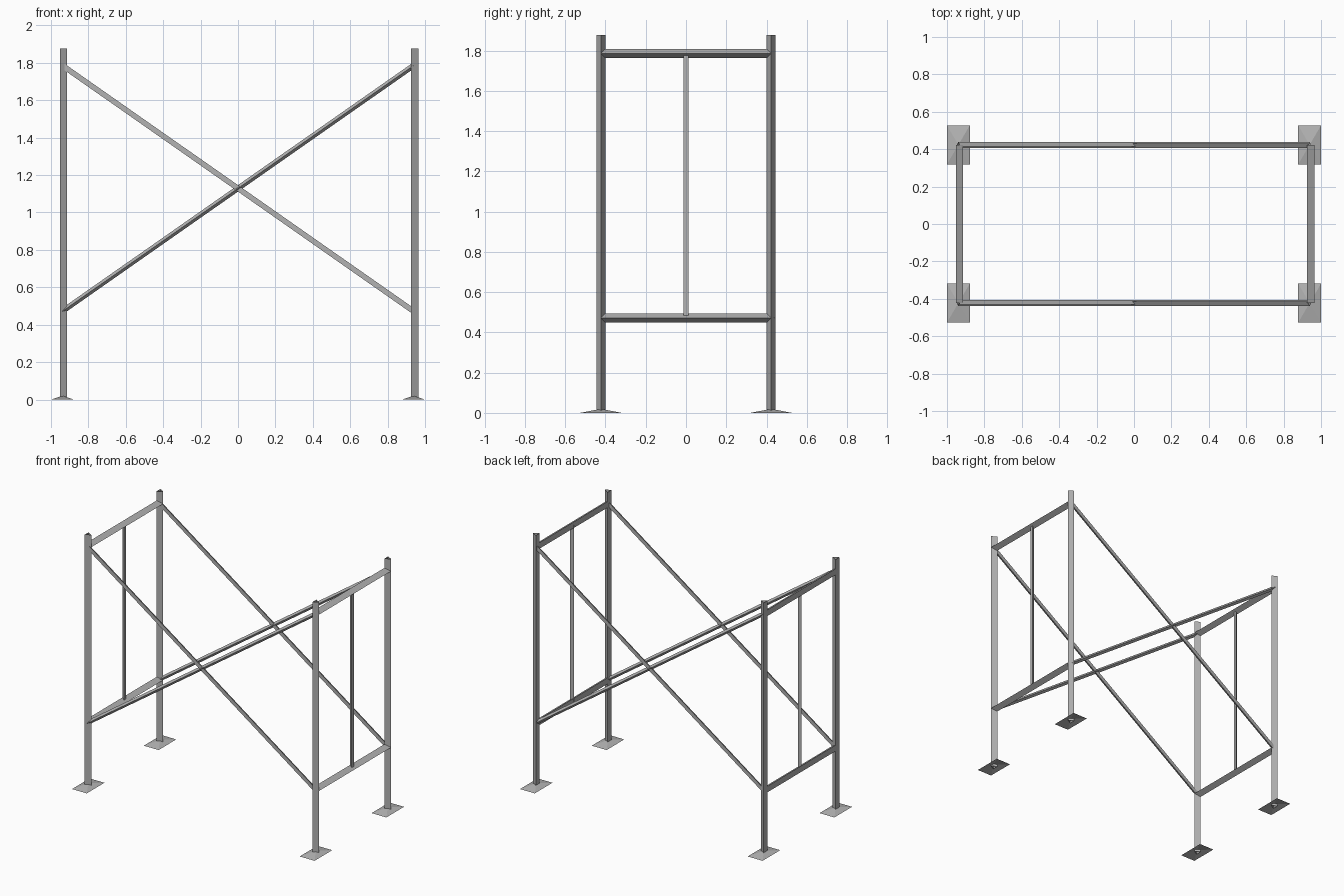
import bpy
import bmesh
from math import cos, sin, tau
from mathutils import Vector

if "Cube" in bpy.data.objects:
    bpy.data.objects.remove(bpy.data.objects["Cube"], do_unlink=True)

# One steel grey for everything
steel = bpy.data.materials.new("steel_grey")
steel.use_nodes = True
grey = (0.45, 0.45, 0.45, 1)
steel.diffuse_color = grey
steel.node_tree.nodes["Principled BSDF"].inputs["Base Color"].default_value = grey

HALF_X, HALF_Y = 0.939, 0.423
HEIGHT = 1.878
LOW, HIGH = 0.472, 1.786
FRAME_R, BRACE_R, BAR_R = 0.026, 0.0165, 0.014


def finish(name, bm):
    mesh = bpy.data.meshes.new(name)
    bm.to_mesh(mesh)
    bm.free()
    mesh.materials.append(steel)
    obj = bpy.data.objects.new(name, mesh)
    bpy.context.collection.objects.link(obj)
    return obj


def tube(name, start, end, radius, ridge):
    """Open three-sided tube; ridge is the direction its front edge points."""
    start, end, ridge = Vector(start), Vector(end), Vector(ridge)
    side = (end - start).normalized().cross(ridge)
    bm = bmesh.new()
    rings = []
    for centre in (start, end):
        rings.append([bm.verts.new(centre + radius * (cos(tau * i / 3) * ridge
                                                      + sin(tau * i / 3) * side))
                      for i in range(3)])
    a, b = rings
    for i in range(3):
        j = (i + 1) % 3
        bm.faces.new((a[i], a[j], b[j], b[i]))
    return finish(name, bm)


def foot(name, x, y):
    """Shallow four-sided foot, open underneath."""
    bm = bmesh.new()
    peak = bm.verts.new((x, y, 0.02))
    base = [bm.verts.new((x + sx * 0.061, y + sy * 0.104, 0))
            for sx, sy in ((-1, -1), (1, -1), (1, 1), (-1, 1))]
    for i in range(4):
        bm.faces.new((base[i], base[(i + 1) % 4], peak))
    return finish(name, bm)


sides = (("right", -HALF_X), ("left", HALF_X))
ends = (("front", -HALF_Y), ("back", HALF_Y))

# Posts and feet
for side_name, x in sides:
    for end_name, y in ends:
        label = f"{end_name}_{side_name}"
        tube(f"{label}_post", (x, y, 0), (x, y, HEIGHT), FRAME_R, (1, 0, 0))
        foot(f"{label}_foot", x, y)

# End frames: two rails and a thin centre bar
for side_name, x in sides:
    for level, z in (("lower", LOW), ("upper", HIGH)):
        tube(f"{side_name}_{level}_rail", (x, -HALF_Y, z), (x, HALF_Y, z),
             FRAME_R, (1, 0, 0))
    tube(f"{side_name}_centre_bar", (x, 0, LOW), (x, 0, HIGH), BAR_R, (-1, 0, 0))

# Crossed braces on the front and back
for end_name, y in ends:
    tube(f"{end_name}_falling_brace", (-HALF_X, y, HIGH), (HALF_X, y, LOW),
         BRACE_R, (0, 1, 0))
    tube(f"{end_name}_rising_brace", (-HALF_X, y, LOW), (HALF_X, y, HIGH),
         BRACE_R, (0, -1, 0))
